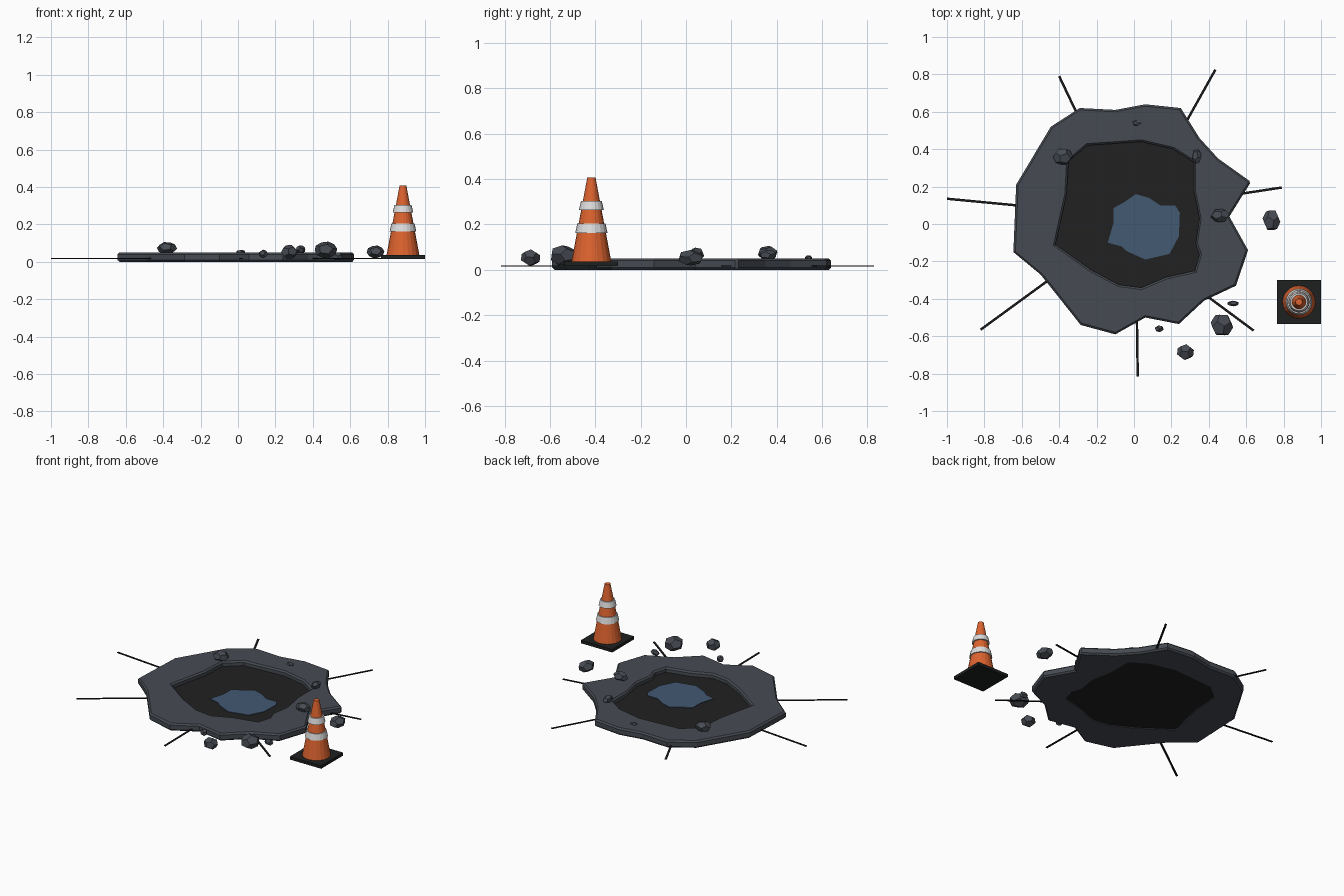
import bpy, bmesh, math, random
from mathutils import Vector, Euler

random.seed(4)
default = bpy.data.objects.get("Cube")
if default:
    bpy.data.objects.remove(default, do_unlink=True)


def material(name, r, g, b):
    m = bpy.data.materials.new(name)
    m.use_nodes = True
    m.diffuse_color = (r, g, b, 1)
    bsdf = next(n for n in m.node_tree.nodes if n.type == 'BSDF_PRINCIPLED')
    bsdf.inputs["Base Color"].default_value = (r, g, b, 1)
    return m


asphalt = material("asphalt grey", .061, .069, .084)
pit_black = material("pit black", .015, .015, .015)
water_blue = material("water blue", .055, .1, .17)
crack_black = material("crack black", .01, .01, .01)
rubber = material("rubber black", .013, .014, .014)
orange = material("cone orange", .72, .125, .028)
white = material("reflective white", .72, .72, .72)


def finish(name, bm, mat):
    bmesh.ops.recalc_face_normals(bm, faces=bm.faces)
    mesh = bpy.data.meshes.new(name)
    bm.to_mesh(mesh)
    bm.free()
    mesh.materials.append(mat)
    obj = bpy.data.objects.new(name, mesh)
    bpy.context.scene.collection.objects.link(obj)
    return obj


def plate(name, outlines, low, high, mat):
    """Extrude a flat region bounded by one or more closed outlines."""
    bm = bmesh.new()
    for outline in outlines:
        verts = [bm.verts.new((x, y, low)) for x, y in outline]
        for a, b in zip(verts, verts[1:] + verts[:1]):
            bm.edges.new((a, b))
    bmesh.ops.triangle_fill(bm, use_beauty=True, use_dissolve=False, edges=bm.edges[:])
    grown = bmesh.ops.extrude_face_region(bm, geom=bm.faces[:], use_keep_orig=True)
    top = [g for g in grown["geom"] if isinstance(g, bmesh.types.BMVert)]
    bmesh.ops.translate(bm, verts=top, vec=(0, 0, high - low))
    return finish(name, bm, mat)


def bevel(obj, width):
    mod = obj.modifiers.new("Chamfer", 'BEVEL')
    mod.width = width
    mod.segments = 1
    mod.limit_method = 'ANGLE'
    mod.angle_limit = math.radians(70)


def box(name, centre, size, mat, turn=0):
    bm = bmesh.new()
    bmesh.ops.create_cube(bm, size=1)
    bmesh.ops.scale(bm, verts=bm.verts, vec=size)
    obj = finish(name, bm, mat)
    obj.location = centre
    obj.rotation_euler.z = turn
    return obj


def frustum(name, x, y, low, high, r_low, r_high, mat):
    bm = bmesh.new()
    bmesh.ops.create_cone(bm, cap_ends=True, segments=20, radius1=r_low,
                          radius2=r_high, depth=high - low)
    obj = finish(name, bm, mat)
    obj.location = (x, y, (low + high) / 2)
    return obj


def rock(name, centre, size):
    """Tumbled dodecahedron fitted to the given size."""
    phi = (1 + math.sqrt(5)) / 2
    signs = (-1, 1)
    points = [Vector((a, b, c)) for a in signs for b in signs for c in signs]
    for a in signs:
        for b in signs:
            p = Vector((0, a / phi, b * phi))
            points += [p, p.yzx, p.zxy]
    tumble = Euler([random.uniform(0, math.tau) for _ in range(3)]).to_matrix()
    points = [tumble @ p for p in points]
    reach = [max(abs(p[i]) for p in points) for i in range(3)]
    bm = bmesh.new()
    for p in points:
        bm.verts.new([p[i] / reach[i] * size[i] / 2 for i in range(3)])
    bmesh.ops.convex_hull(bm, input=bm.verts[:])
    bmesh.ops.dissolve_limit(bm, angle_limit=.1, verts=bm.verts[:], edges=bm.edges[:])
    obj = finish(name, bm, asphalt)
    obj.location = centre


# Broken road slab with a ragged hole
rim = [(-.29, .62), (-.1, .61), (.06, .64), (.25, .62), (.35, .46), (.45, .35),
       (.625, .225), (.51, .04), (.61, -.14), (.545, -.33), (.375, -.41),
       (.24, -.535), (.06, -.5), (-.1, -.59), (-.285, -.54), (-.4, -.395),
       (-.5, -.27), (-.645, -.15), (-.63, .21), (-.445, .52)]
hole = [(-.25, .42), (.04, .44), (.21, .4), (.32, .33), (.32, .18), (.35, .03),
        (.33, -.11), (.35, -.165), (.325, -.25), (.17, -.285), (.04, -.34),
        (-.08, -.325), (-.23, -.245), (-.42, -.11), (-.36, .16), (-.35, .335)]
slab = plate("road_slab", [rim, hole], 0, .05, asphalt)
bevel(slab, .01)

# Pit floor and puddle
floor = [(x * 1.04, y * 1.04) for x, y in hole]
plate("pit_floor", [floor], .004, .018, pit_black)
puddle = [(.01, .16), (.08, .14), (.14, .1), (.22, .1), (.245, .06), (.24, -.065),
          (.19, -.16), (.06, -.19), (-.04, -.145), (-.065, -.12), (-.14, -.1),
          (-.11, .005), (-.11, .085), (-.055, .115)]
plate("puddle", [puddle], .017, .022, water_blue)

# Cracks radiating from the slab: inner end, outer end
cracks = [((-.3, .58), (-.4, .79)), ((.27, .53), (.435, .825)),
          ((.56, .16), (.79, .195)), ((.39, -.385), (.64, -.57)),
          ((.015, -.48), (.02, -.815)), ((-.45, -.295), (-.82, -.565)),
          ((-.61, .098), (-1, .135))]
for i, (inner, outer) in enumerate(cracks):
    a, b = Vector(inner), Vector(outer)
    d, mid = b - a, (a + b) / 2
    box(f"crack_{i + 1}", (mid.x, mid.y, .017), (d.length, .013, .004),
        crack_black, math.atan2(d.y, d.x))

# Loose rubble: centre, then size
rubble = [((-.38, .36, .073), (.107, .085, .065)), ((.335, .36, .066), (.05, .075, .045)),
          ((.015, .54, .053), (.045, .03, .022)), ((.46, .045, .068), (.1, .07, .06)),
          ((.735, .02, .053), (.095, .105, .068)), ((.47, -.54, .064), (.12, .11, .088)),
          ((.53, -.425, .03), (.06, .03, .04)), ((.275, -.685, .053), (.09, .085, .074)),
          ((.135, -.56, .042), (.045, .035, .046))]
for i, (centre, size) in enumerate(rubble):
    rock(f"rock_{i + 1}", centre, size)

# Traffic cone
cx, cy = .882, -.417
box("cone_base", (cx, cy, .026), (.236, .236, .02), rubber)
frustum("cone_body", cx, cy, .035, .408, .088, .018, orange)
frustum("lower_band", cx, cy, .163, .205, .071, .062, white)
frustum("upper_band", cx, cy, .263, .303, .055, .046, white)
